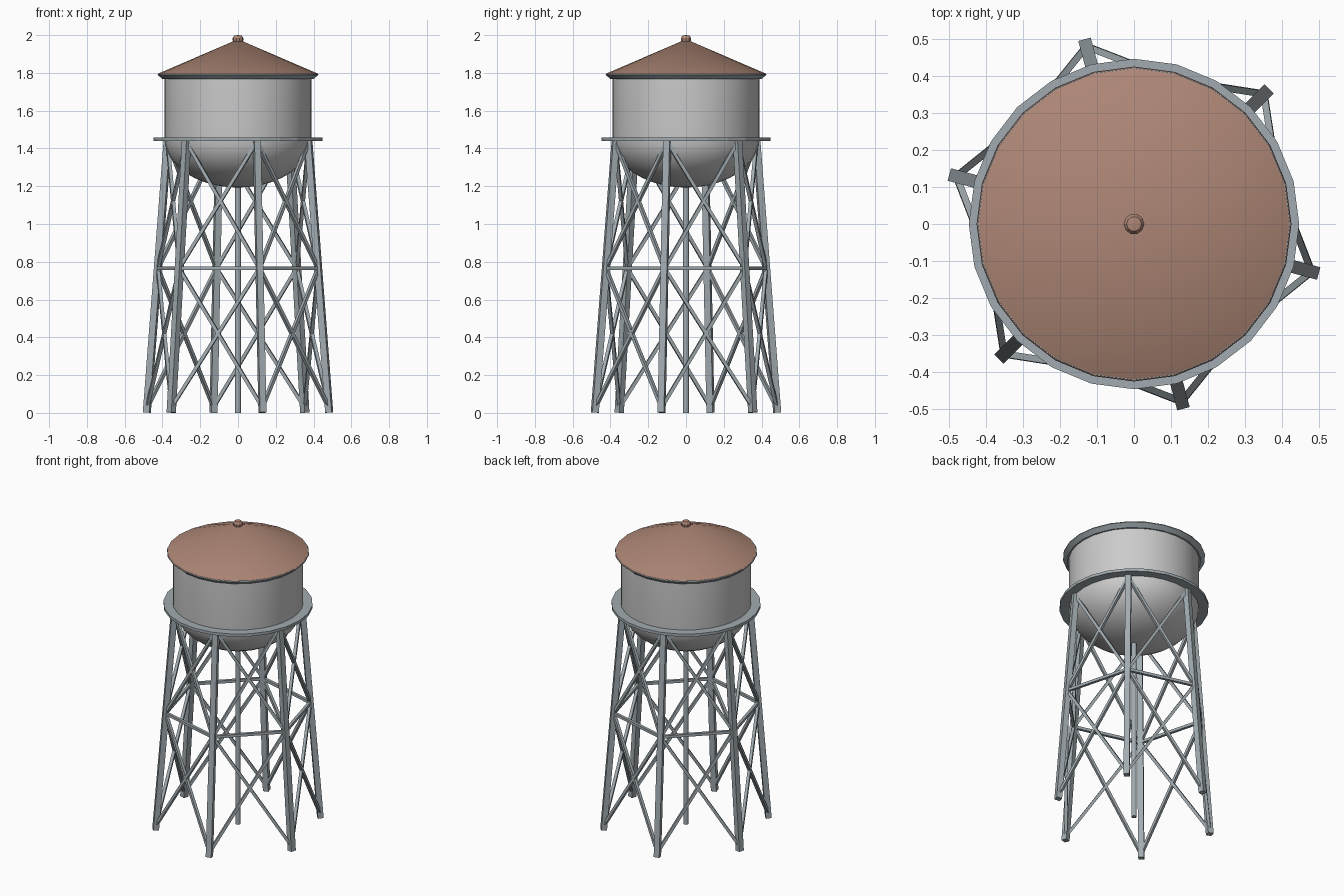
import bpy, bmesh
from math import sin, cos, pi, radians
from mathutils import Vector, Matrix

if "Cube" in bpy.data.objects:
    bpy.data.objects.remove(bpy.data.objects["Cube"])


def material(name, color):
    m = bpy.data.materials.new(name)
    m.diffuse_color = (*color, 1)
    m.use_nodes = True
    m.node_tree.nodes["Principled BSDF"].inputs["Base Color"].default_value = m.diffuse_color
    return m


STEEL = material("steel", (0.36, 0.41, 0.44))
ROOF = material("roof_brown", (0.42, 0.24, 0.18))


def finish(name, bm, mat=None, smooth=None):
    bmesh.ops.recalc_face_normals(bm, faces=bm.faces)
    me = bpy.data.meshes.new(name)
    bm.to_mesh(me)
    bm.free()
    ob = bpy.data.objects.new(name, me)
    bpy.context.collection.objects.link(ob)
    if mat:
        me.materials.append(mat)
    if smooth:
        bpy.ops.object.select_all(action='DESELECT')
        ob.select_set(True)
        bpy.context.view_layer.objects.active = ob
        bpy.ops.object.shade_smooth_by_angle(angle=radians(smooth))
    return ob


def lathe(name, profile, n=24, mat=None, smooth=None, closed=False):
    """Spin a (radius, z) profile about z; radius 0 becomes a pole."""
    bm = bmesh.new()
    rings = []
    for r, z in profile:
        count = n if r > 0 else 1
        rings.append([bm.verts.new((r * cos(2 * pi * i / n), r * sin(2 * pi * i / n), z))
                      for i in range(count)])
    pairs = list(zip(rings, rings[1:]))
    if closed:
        pairs.append((rings[-1], rings[0]))
    for a, b in pairs:
        for i in range(n):
            j = (i + 1) % n
            quad = [a[i % len(a)], a[j % len(a)], b[j % len(b)], b[i % len(b)]]
            bm.faces.new(list(dict.fromkeys(quad)))
    return finish(name, bm, mat, smooth)


def bar(name, p, q, w, outward):
    """Square bar from p to q with one side facing outward."""
    p, q = Vector(p), Vector(q)
    d = (q - p).normalized()
    side = d.cross(outward).normalized()
    rot = Matrix((side, d.cross(side), d)).transposed().to_4x4()
    bm = bmesh.new()
    bmesh.ops.create_cube(bm, size=1, matrix=Matrix.Translation((p + q) / 2) @ rot
                          @ Matrix.Diagonal((w, w, (q - p).length, 1)))
    return finish(name, bm, STEEL)


# Tank: elliptical bowl with straight wall
bowl = [(0.39 * sin(a), 1.455 - 0.262 * cos(a)) for a in [pi / 2 * i / 10 for i in range(1, 11)]]
lathe("tank", [(0, 1.193)] + bowl + [(0.39, 1.79), (0, 1.79)], n=32, smooth=40)

# Flared eave rim, conical roof and finial
lathe("eave_rim", [(0, 1.767), (0.4, 1.767), (0.426, 1.79), (0.422, 1.797), (0, 1.797)],
      mat=STEEL, smooth=30)
lathe("roof", [(0, 1.795), (0.425, 1.795), (0, 1.978)], mat=ROOF, smooth=30)
lathe("finial", [(0, 1.95), (0.022, 1.957), (0.028, 1.972), (0.028, 1.985), (0.02, 1.997), (0, 2.0)],
      n=10, mat=ROOF, smooth=30)

# Walkway ring and central riser pipe
lathe("platform_ring", [(0.38, 1.44), (0.447, 1.44), (0.447, 1.458), (0.38, 1.458)],
      mat=STEEL, closed=True)
lathe("riser_pipe", [(0, 0), (0.016, 0), (0.016, 1.22), (0, 1.22)], n=12, mat=STEEL, smooth=40)


# Six tapering legs, braced in two tiers
def leg_point(k, z):
    a = radians(-15 + 60 * k)
    r = 0.5 - 0.115 * z / 1.45
    return Vector((r * cos(a), r * sin(a), z))


LOW, MID, TOP = 0.03, 0.765, 1.435
for k in range(6):
    a = radians(-15 + 60 * k)
    bar(f"leg_{k}", leg_point(k, 0.002), leg_point(k, 1.455), 0.035, Vector((cos(a), sin(a), 0)))
    out = Vector((cos(a + pi / 6), sin(a + pi / 6), 0))
    bar(f"girt_{k}", leg_point(k, MID), leg_point(k + 1, MID), 0.018, out)
    for tier, (z0, z1) in enumerate([(LOW, MID), (MID, TOP)]):
        bar(f"brace_{k}_{tier}_a", leg_point(k, z0), leg_point(k + 1, z1), 0.018, out)
        bar(f"brace_{k}_{tier}_b", leg_point(k + 1, z0), leg_point(k, z1), 0.018, out)
